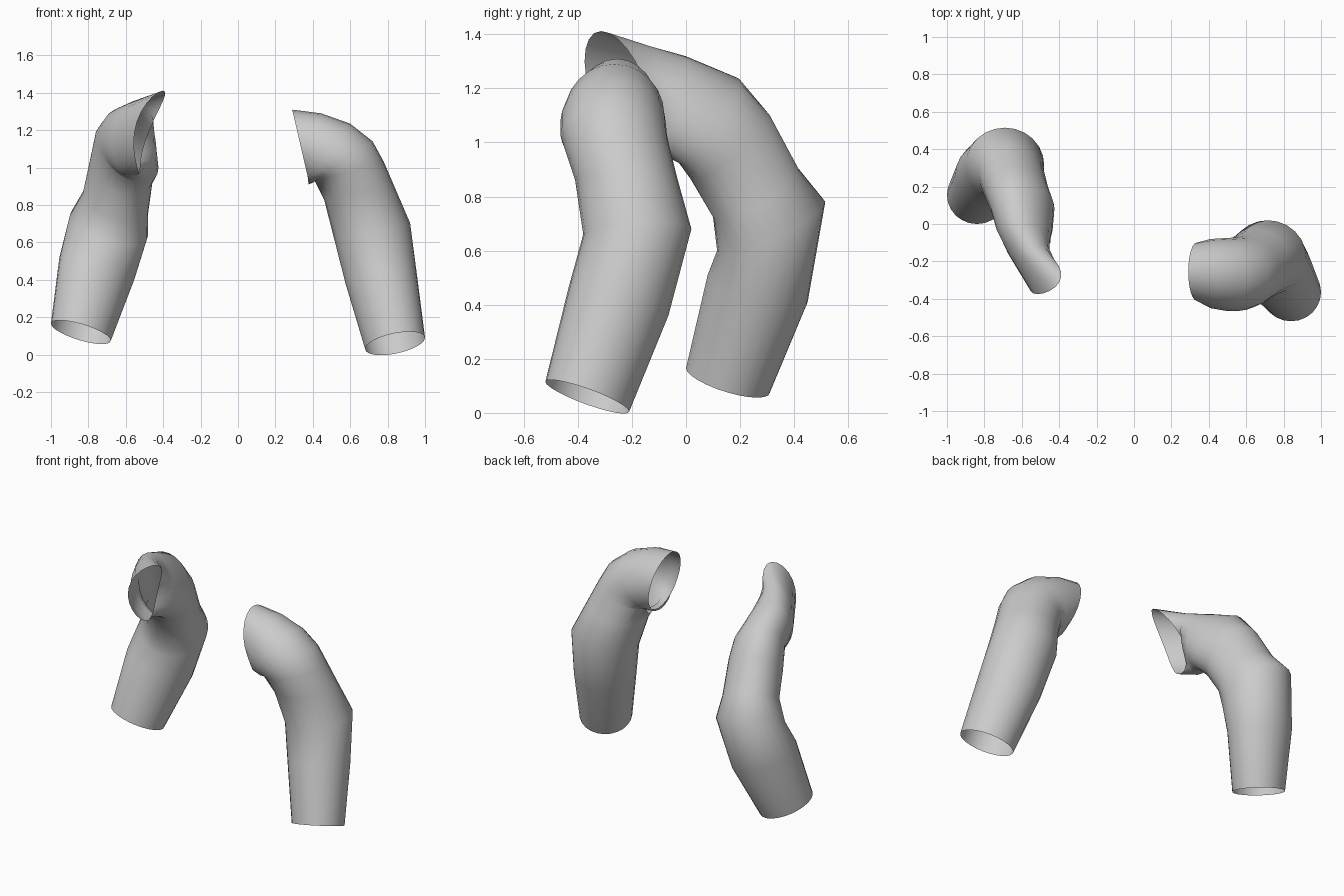
import bpy, bmesh, math
from mathutils import Vector

cube = bpy.data.objects.get("Cube")
if cube:
    bpy.data.objects.remove(cube, do_unlink=True)

SIDES = 24

# Single cloth colour
cloth = bpy.data.materials.new("light grey cloth")
cloth.use_nodes = True
GREY = (0.6, 0.6, 0.6, 1)
cloth.diffuse_color = GREY
cloth.node_tree.nodes["Principled BSDF"].inputs["Base Color"].default_value = GREY


def sleeve(name, rings):
    """Loft an open tube; each ring is centre, outward axis, back axis, optional saddle."""
    bm = bmesh.new()
    loops = []
    for ring in rings:
        c, a, b = (Vector(v) for v in ring[:3])
        k = Vector(ring[3]) if len(ring) > 3 else Vector()
        loop = []
        for i in range(SIDES):
            t = math.tau * i / SIDES
            loop.append(bm.verts.new(c + a * math.cos(t) + b * math.sin(t) + k * math.cos(2 * t)))
        loops.append(loop)
    for low, high in zip(loops, loops[1:]):
        for i in range(SIDES):
            j = (i + 1) % SIDES
            bm.faces.new((low[i], low[j], high[j], high[i]))
    bmesh.ops.recalc_face_normals(bm, faces=bm.faces)
    # Outside of the cuff must face away from the cuff centre
    bm.faces.ensure_lookup_table()
    face = bm.faces[0]
    if face.normal.dot(face.calc_center_median() - Vector(rings[0][0])) < 0:
        bmesh.ops.reverse_faces(bm, faces=bm.faces)
    for f in bm.faces:
        f.smooth = True
    mesh = bpy.data.meshes.new(name)
    bm.to_mesh(mesh)
    bm.free()
    mesh.materials.append(cloth)
    obj = bpy.data.objects.new(name, mesh)
    bpy.context.collection.objects.link(obj)
    return obj


# Left sleeve: cuff, elbow, then bending inward to the shoulder opening
sleeve("left_sleeve", [
    ((.84, -.365, .06), (.16, 0, .03), (0, .155, -.055)),
    ((.765, -.25, .41), (.19, 0, .03), (0, .185, -.05)),
    ((.715, -.18, .67), (.205, 0, .035), (0, .2, .01)),
    ((.65, -.22, .86), (.19, 0, .03), (0, .19, 0)),
    ((.595, -.255, .98), (.185, 0, .05), (0, .195, 0)),
    ((.56, -.268, 1.03), (.16, 0, .11), (0, .197, 0)),
    ((.495, -.27, 1.075), (.105, 0, .16), (0, .195, 0)),
    ((.41, -.265, 1.10), (.035, 0, .19), (0, .185, 0)),
    ((.335, -.255, 1.115), (-.045, 0, .195), (0, .155, 0)),
])

# Right sleeve: cuff, elbow, then bending forward to a pointed shoulder opening
sleeve("right_sleeve", [
    ((-.84, .155, .12), (-.16, 0, .045), (0, .155, -.045)),
    ((-.755, .265, .46), (-.2, 0, .06), (0, .185, -.05)),
    ((-.69, .315, .69), (-.21, 0, .05), (0, .2, .09)),
    ((-.655, .26, .81), (-.175, 0, .05), (0, .16, .085)),
    ((-.625, .165, .98), (-.17, 0, .04), (0, .145, .12)),
    ((-.595, .085, 1.08), (-.17, 0, .08), (0, .115, .14)),
    ((-.585, -.03, 1.13), (-.15, 0, .04), (0, .03, .185)),
    ((-.56, -.13, 1.155), (-.11, -.03, .02), (.025, 0, .2)),
    ((-.49, -.25, 1.19), (-.02, -.12, .055), (.07, -.035, .215), (-.03, 0, 0)),
])
